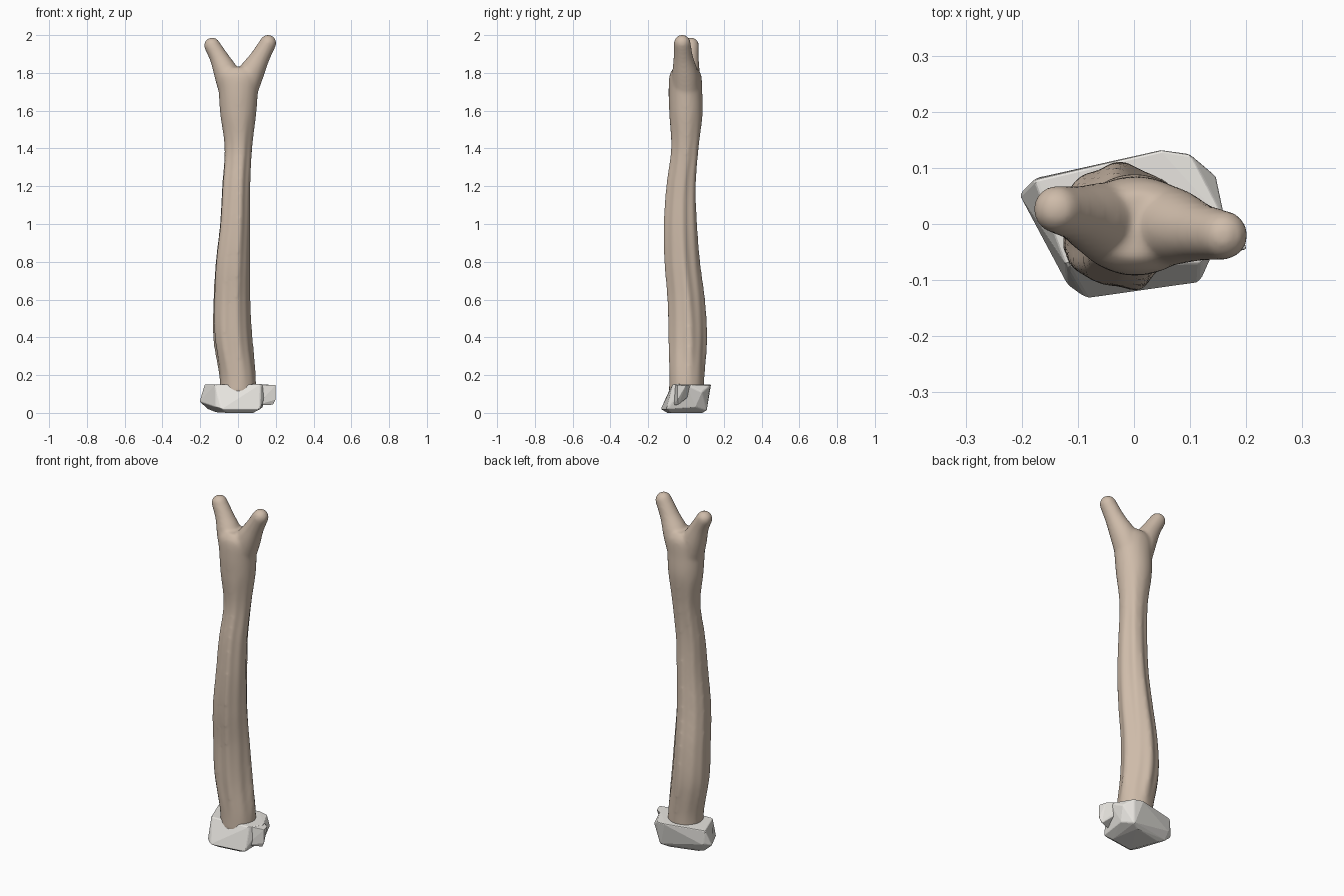
import bpy, bmesh, math
from mathutils import Vector

if "Cube" in bpy.data.objects:
    bpy.data.objects.remove(bpy.data.objects["Cube"])


def material(name, color):
    m = bpy.data.materials.new(name)
    m.diffuse_color = (*color, 1)
    m.use_nodes = True
    m.node_tree.nodes["Principled BSDF"].inputs["Base Color"].default_value = m.diffuse_color
    return m


def catmull(rows, steps):
    """Smoothly resample rows of equal-length numbers."""
    out = []
    for i in range(len(rows) - 1):
        p0, p1, p2 = rows[max(i - 1, 0)], rows[i], rows[i + 1]
        p3 = rows[min(i + 2, len(rows) - 1)]
        for s in range(steps):
            t = s / steps
            out.append([0.5 * (2 * b + (c - a) * t + (2 * a - 5 * b + 4 * c - d) * t * t
                               + (3 * b - a - 3 * c + d) * t ** 3)
                        for a, b, c, d in zip(p0, p1, p2, p3)])
    return out + [list(rows[-1])]


def skin_rings(bm, rings):
    """Closed tube through rings of points."""
    loops = [[bm.verts.new(p) for p in r] for r in rings]
    n = len(loops[0])
    for a, b in zip(loops, loops[1:]):
        for i in range(n):
            j = (i + 1) % n
            bm.faces.new((a[i], a[j], b[j], b[i]))
    bm.faces.new(loops[0][::-1])
    bm.faces.new(loops[-1])


def finish(bm, name, mat):
    bmesh.ops.recalc_face_normals(bm, faces=bm.faces)
    me = bpy.data.meshes.new(name)
    bm.to_mesh(me)
    bm.free()
    ob = bpy.data.objects.new(name, me)
    bpy.context.collection.objects.link(ob)
    me.materials.append(mat)
    return ob


wood = material("weathered_wood", (0.62, 0.50, 0.40))
rock = material("pale_stone", (0.80, 0.78, 0.74))

# Trunk extents: z, x min, x max, y min, y max
trunk = [
    (0.10, -0.095, 0.095, -0.09, 0.093),
    (0.20, -0.10, 0.092, -0.09, 0.097),
    (0.40, -0.132, 0.07, -0.095, 0.107),
    (0.60, -0.132, 0.06, -0.10, 0.095),
    (0.80, -0.12, 0.06, -0.115, 0.07),
    (1.00, -0.097, 0.063, -0.117, 0.056),
    (1.20, -0.085, 0.065, -0.103, 0.052),
    (1.40, -0.072, 0.075, -0.078, 0.068),
    (1.58, -0.094, 0.096, -0.088, 0.088),
    (1.70, -0.102, 0.106, -0.092, 0.086),
    (1.79, -0.112, 0.12, -0.086, 0.08),
    (1.83, -0.085, 0.09, -0.06, 0.055),
]
bm = bmesh.new()
rings = []
for z, x0, x1, y0, y1 in catmull(trunk, 8):
    grain = max(0, min(1, (z - 0.12) / 0.2, (1.6 - z) / 0.3))
    ring = []
    for k in range(64):
        a = math.tau * k / 64
        g = (0.045 * math.sin(5 * a + 1.6 * z) + 0.035 * math.sin(9 * a - 1.1 * z + 1)
             + 0.02 * math.sin(3 * a + 4 * z))
        f = 1.0 + grain * (g - 0.015)
        ring.append(((x0 + x1) / 2 + (x1 - x0) / 2 * f * math.cos(a),
                     (y0 + y1) / 2 + (y1 - y0) / 2 * f * math.sin(a), z))
    rings.append(ring)
skin_rings(bm, rings)

# Fork arms: x, y, z, radius along the arm, ending in a round tip
arms = [
    [(-0.02, 0.0, 1.68, 0.075), (-0.058, 0.006, 1.79, 0.068),
     (-0.10, 0.018, 1.88, 0.050), (-0.137, 0.026, 1.945, 0.043)],
    [(0.02, 0.0, 1.68, 0.075), (0.065, -0.004, 1.79, 0.070),
     (0.115, -0.014, 1.88, 0.052), (0.159, -0.02, 1.958, 0.044)],
]
for arm in arms:
    axis = (Vector(arm[-1][:3]) - Vector(arm[0][:3])).normalized()
    u = axis.cross(Vector((0, 1, 0))).normalized()
    v = axis.cross(u)
    pts = catmull(arm, 6)
    tip = pts[-1]
    for k in range(1, 8):
        t = k / 8 * math.pi / 2
        c = Vector(tip[:3]) + axis * tip[3] * math.sin(t)
        pts.append([*c, tip[3] * math.cos(t)])
    skin_rings(bm, [[Vector(p[:3]) + p[3] * (u * math.cos(math.tau * k / 32)
                     + v * math.sin(math.tau * k / 32)) for k in range(32)] for p in pts])

post = finish(bm, "forked_post", wood)
rm = post.modifiers.new("merge", 'REMESH')
rm.mode = 'VOXEL'
rm.voxel_size = 0.009
rm.use_smooth_shade = True
sm = post.modifiers.new("soften", 'SMOOTH')
sm.factor = 0.5
sm.iterations = 8


def stone(name, points, bevel):
    """Chipped block: convex hull with lightly worn edges."""
    b = bmesh.new()
    for p in points:
        b.verts.new(p)
    r = bmesh.ops.convex_hull(b, input=b.verts)
    junk = {e for e in r["geom_interior"] + r["geom_unused"]
            if isinstance(e, bmesh.types.BMVert)}
    bmesh.ops.delete(b, geom=list(junk), context='VERTS')
    ob = finish(b, name, rock)
    m = ob.modifiers.new("worn", 'BEVEL')
    m.width = bevel
    m.segments = 2
    m.limit_method = 'ANGLE'
    m.angle_limit = math.radians(25)
    return ob


# Base stone and the flake sticking out on its right
stone("base_stone", [
    (-0.178, 0.08, 0.15), (-0.12, -0.075, 0.15), (0.12, -0.07, 0.152),
    (0.165, 0.0, 0.15), (0.10, 0.125, 0.145), (0.05, 0.133, 0.15),
    (-0.205, 0.053, 0.06), (-0.168, 0.085, 0.07), (0.147, 0.085, 0.11),
    (-0.16, 0.06, 0.02), (-0.118, -0.11, 0.03), (-0.086, -0.133, 0.02),
    (0.118, -0.104, 0.02), (0.09, 0.11, 0.012), (0.13, 0.05, 0.03),
    (-0.06, -0.10, 0.0), (0.08, -0.08, 0.0), (0.05, 0.09, 0.0), (-0.12, 0.05, 0.004),
], 0.006)
stone("stone_flake", [
    (0.10, -0.06, 0.15), (0.20, -0.045, 0.148), (0.19, 0.0, 0.146), (0.11, 0.06, 0.148),
    (0.20, -0.045, 0.07), (0.185, -0.04, 0.042), (0.10, -0.07, 0.04), (0.12, 0.03, 0.10),
], 0.003)
